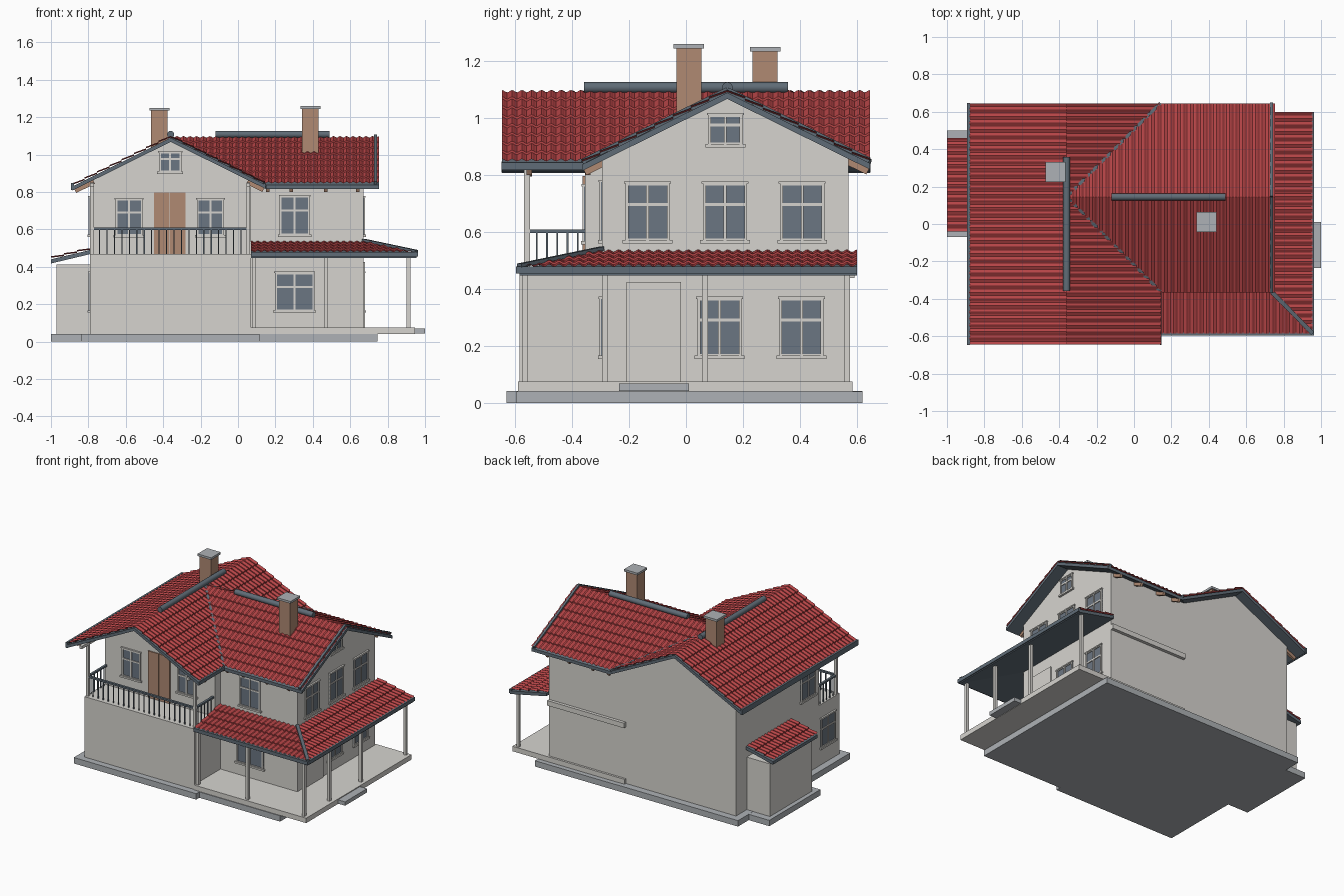
import bpy, bmesh, math
from mathutils import Vector

cube = bpy.data.objects.get("Cube")
if cube:
    bpy.data.objects.remove(cube, do_unlink=True)


def material(name, *srgb):
    col = [(c / 255) ** 2.2 for c in srgb] + [1]
    m = bpy.data.materials.new(name)
    m.use_nodes = True
    m.diffuse_color = col
    m.node_tree.nodes["Principled BSDF"].inputs["Base Color"].default_value = col
    return m


WALL = material("pale plaster", 213, 211, 206)
TILE = material("red clay tile", 180, 70, 72)
TRIM = material("slate trim", 96, 108, 118)
WOOD = material("brown timber", 174, 136, 114)
GLASS = material("window glass", 107, 117, 129)
STONE = material("grey concrete", 172, 176, 180)


def finish(name, bm, *mats):
    mesh = bpy.data.meshes.new(name)
    bm.to_mesh(mesh)
    bm.free()
    for m in mats:
        mesh.materials.append(m)
    ob = bpy.data.objects.new(name, mesh)
    bpy.context.collection.objects.link(ob)
    return ob


def add_box(bm, lo, hi, index=0):
    lo, hi = Vector(lo), Vector(hi)
    verts = bmesh.ops.create_cube(bm, size=1)["verts"]
    for v in verts:
        v.co = (lo + hi) / 2 + v.co * (hi - lo)
    for f in {f for v in verts for f in v.link_faces}:
        f.material_index = index


def box(name, lo, hi, mat):
    bm = bmesh.new()
    add_box(bm, lo, hi)
    return finish(name, bm, mat)


def bar(name, a, b, w, h, mat):
    """Square bar between two points, height h kept upright."""
    a, b = Vector(a), Vector(b)
    bm = bmesh.new()
    add_box(bm, (-w / 2, -h / 2, 0), (w / 2, h / 2, (b - a).length))
    ob = finish(name, bm, mat)
    ob.location = a
    ob.rotation_mode = 'QUATERNION'
    ob.rotation_quaternion = (b - a).to_track_quat('Z', 'Y')
    return ob


def prism(name, profile, sweep, mat):
    bm = bmesh.new()
    face = bm.faces.new([bm.verts.new(p) for p in profile])
    new = bmesh.ops.extrude_face_region(bm, geom=[face])["geom"]
    bmesh.ops.translate(bm, vec=sweep, verts=[g for g in new if isinstance(g, bmesh.types.BMVert)])
    bmesh.ops.recalc_face_normals(bm, faces=bm.faces)
    return finish(name, bm, mat)


def roof(name, origin, u, length, d, run, drop, cut=None):
    """Wavy stepped tiles over a flat deck, trimmed by an optional (point, normal)."""
    origin, u, d = Vector(origin), Vector(u), Vector(d)
    down = d * run - Vector((0, 0, drop))
    rows, cols = max(3, round(run / 0.065)), round(length / 0.035) * 6
    bm = bmesh.new()
    grid = []
    for r in range(rows):
        for v, lift in ((r / rows, 0.001), ((r + 1) / rows, 0.009)):
            line = []
            for c in range(cols + 1):
                wave = 0.004 * (1 + math.cos(c * math.tau / 6))
                line.append(bm.verts.new(origin + u * (length * c / cols) + down * v
                                         + Vector((0, 0, lift + wave))))
            grid.append(line)
    for a, b in zip(grid, grid[1:]):
        for c in range(cols):
            bm.faces.new((a[c], a[c + 1], b[c + 1], b[c]))
    if u.cross(d).z < 0:
        bmesh.ops.reverse_faces(bm, faces=bm.faces)
    deck = bmesh.new()
    add_box(deck, (0, 0, -0.022), (1, 1, 0))
    for v in deck.verts:
        x, y, z = v.co
        v.co = origin + u * (length * x) + down * y + Vector((0, 0, z))
    bmesh.ops.recalc_face_normals(deck, faces=deck.faces)
    for part in (bm, deck):
        if cut:
            geom = part.verts[:] + part.edges[:] + part.faces[:]
            bmesh.ops.bisect_plane(part, geom=geom, plane_co=cut[0], plane_no=cut[1], clear_outer=True)
    finish(name + "_tiles", bm, TILE)
    finish(name + "_deck", deck, TRIM)


def window(name, side, wall, c, z0, z1, width):
    """Two by two window; side is the outward direction of the wall."""
    bm = bmesh.new()

    def part(u0, u1, a, b, depth, index=0):
        if side == "front":
            add_box(bm, (u0, wall - depth, a), (u1, wall, b), index)
        else:
            s = 1 if side == "right" else -1
            xs = sorted((wall, wall + s * depth))
            add_box(bm, (xs[0], u0, a), (xs[1], u1, b), index)

    l, r, t = c - width / 2, c + width / 2, 0.01
    part(l, r, z0, z1, 0.003, 1)
    for e in (l, c - t / 2, r - t):
        part(e, e + t, z0, z1, 0.009)
    for e in (z0, z0 + (z1 - z0) * 0.6, z1 - t):
        part(l, r, e, e + t, 0.008)
    part(l - 0.01, r + 0.01, z0 - 0.008, z0 + 0.004, 0.014)
    part(l - 0.005, r + 0.005, z1 - 0.004, z1 + 0.004, 0.012)
    finish(name, bm, WALL, GLASS)


# Foundation, porch floor and step
box("foundation_left", (-0.84, -0.63, 0), (0.115, 0.62, 0.042), STONE)
box("foundation_right", (0.1, -0.595, 0), (0.745, 0.62, 0.041), STONE)
box("foundation_shed", (-1, -0.07, 0), (-0.8, 0.5, 0.041), STONE)
box("porch_floor", (0.07, -0.59, 0.041), (0.945, 0.585, 0.076), WALL)
box("porch_step", (0.9, -0.235, 0.043), (1, 0.01, 0.07), STONE)

# Walls
box("balcony_block", (-0.79, -0.585, 0.04), (0.07, 0, 0.468), WALL)
prism("left_wing_walls", [(-0.79, -0.355, 0.04), (0.07, -0.355, 0.04), (0.07, -0.355, 0.857),
                          (-0.36, -0.355, 1.07), (-0.79, -0.355, 0.857)], (0, 0.925, 0), WALL)
prism("right_wing_walls", [(0, -0.295, 0.04), (0, 0.57, 0.04), (0, 0.57, 0.859),
                           (0, 0.145, 1.07), (0, -0.295, 0.852)], (0.67, 0, 0), WALL)
box("shed_walls", (-0.97, -0.02, 0.04), (-0.78, 0.45, 0.412), WALL)

# Roofs
X, Y = (1, 0, 0), (0, 1, 0)
hub, RX, RY, RZ = (-0.36, 0.145, 1.09), -0.36, 0.145, 1.09
roof("left_wing_west_roof", (RX, -0.645, RZ), Y, 1.29, (-1, 0, 0), 0.525, 0.26)
roof("left_wing_east_front_roof", (RX, -0.645, RZ), Y, 0.79, X, 0.505, 0.25, (hub, (1, 1, 0)))
roof("left_wing_east_back_roof", hub, Y, 0.5, X, 0.505, 0.25, (hub, (1, -1, 0)))
roof("right_wing_front_roof", hub, X, 1.115, (0, -1, 0), 0.51, 0.2525, (hub, (-1, -1, 0)))
roof("right_wing_back_roof", hub, X, 1.115, Y, 0.5, 0.2475, (hub, (-1, 1, 0)))
corner = (0.67, -0.295, 0.53)
roof("porch_front_roof", (0.07, -0.295, 0.53), X, 0.885, (0, -1, 0), 0.29, 0.06, (corner, (1, 1, 0)))
roof("porch_side_roof", (0.67, -0.585, 0.53), Y, 1.185, X, 0.285, 0.06, (corner, (-1, -1, 0)))
roof("shed_roof", (-0.79, -0.04, 0.49), Y, 0.5, (-1, 0, 0), 0.21, 0.05)

# Ridge rolls
for name, loc, rot, depth in (("left_ridge", (RX, 0, 1.108), (math.pi / 2, 0, 0), 0.715),
                              ("right_ridge", (0.185, RY, 1.108), (0, math.pi / 2, 0), 0.61)):
    bpy.ops.mesh.primitive_cylinder_add(vertices=16, radius=0.019, depth=depth, location=loc, rotation=rot)
    ob = bpy.context.object
    ob.name = name
    ob.data.materials.append(TRIM)
    bpy.ops.object.shade_smooth_by_angle()

# Valleys, hip, rake strips and eave boards
for name, y, z in (("front_valley", -0.36, 0.842), ("back_valley", 0.645, 0.845)):
    bar(name, (RX, RY, RZ + 0.003), (0.14, y, z + 0.003), 0.016, 0.014, TRIM)
bar("porch_hip", (0.67, -0.295, 0.543), (0.955, -0.585, 0.483), 0.022, 0.014, TRIM)
bar("rake_front", (0.735, RY, 1.1), (0.735, -0.365, 0.848), 0.016, 0.018, TRIM)
bar("rake_back", (0.735, RY, 1.1), (0.735, 0.645, 0.853), 0.016, 0.018, TRIM)
box("west_eave_board", (-0.892, -0.648, 0.81), (-0.878, 0.648, 0.848), TRIM)
box("east_eave_board", (0.138, -0.648, 0.82), (0.148, -0.36, 0.845), TRIM)
box("porch_front_board", (0.07, -0.597, 0.455), (0.962, -0.58, 0.48), TRIM)
box("porch_side_board", (0.945, -0.597, 0.455), (0.962, 0.6, 0.48), TRIM)
box("back_wall_ledge", (0.07, 0.565, 0.44), (0.67, 0.592, 0.475), WALL)

# Rafter tails
for x in (0.16, 0.285, 0.47, 0.64):
    bar("front_rafter", (x, -0.28, 0.848), (x, -0.355, 0.811), 0.018, 0.024, WOOD)
    bar("back_rafter", (x, 0.55, 0.857), (x, 0.638, 0.814), 0.018, 0.024, WOOD)
for y in (-0.55, -0.345, 0, 0.3, 0.55):
    bar("west_rafter", (-0.77, y, 0.855), (-0.87, y, 0.806), 0.018, 0.024, WOOD)
    if y < -0.3:
        bar("east_rafter", (0.05, y, 0.855), (0.135, y, 0.811), 0.018, 0.024, WOOD)

# Porch posts
for x, y in ((0.085, -0.565), (0.472, -0.565), (0.912, -0.565), (0.912, -0.285), (0.912, 0.067), (0.912, 0.565)):
    box("porch_post", (x - 0.01, y - 0.01, 0.07), (x + 0.01, y + 0.01, 0.48), WALL)

# Balcony posts, beams and railing
for x in (-0.78, 0.055):
    box("balcony_post", (x - 0.01, -0.568, 0.46), (x + 0.01, -0.548, 0.85), WALL)
    box("balcony_beam", (x - 0.01, -0.64, 0.828), (x + 0.01, -0.34, 0.848), WALL)
    box("side_rail", (x - 0.008, -0.56, 0.597), (x + 0.008, -0.355, 0.609), TRIM)
    for i in range(1, 6):
        y = -0.56 + i * 0.036
        box("side_baluster", (x - 0.003, y - 0.003, 0.465), (x + 0.003, y + 0.003, 0.6), TRIM)
box("front_rail", (-0.78, -0.566, 0.597), (0.055, -0.55, 0.609), TRIM)
for i in range(1, 21):
    x = -0.78 + i * 0.0398
    box("front_baluster", (x - 0.003, -0.561, 0.465), (x + 0.003, -0.555, 0.6), TRIM)

# Doors
for i, x in enumerate((-0.45, -0.364)):
    box("balcony_door_leaf", (x, -0.363, 0.466), (x + 0.084, -0.35, 0.797), WOOD)
box("porch_door", (0.66, -0.208, 0.07), (0.679, -0.017, 0.425), WALL)

# Windows
window("balcony_window_left", "front", -0.355, -0.582, 0.565, 0.765, 0.145)
window("balcony_window_right", "front", -0.355, -0.148, 0.565, 0.765, 0.145)
window("front_attic_window", "front", -0.355, -0.363, 0.905, 1.015, 0.12)
window("front_upper_window", "front", -0.295, 0.303, 0.568, 0.78, 0.16)
window("front_lower_window", "front", -0.295, 0.303, 0.163, 0.37, 0.21)
for y in (-0.135, 0.137, 0.408):
    window("side_upper_window", "right", 0.67, y, 0.568, 0.775, 0.155)
for y in (0.118, 0.405):
    window("side_lower_window", "right", 0.67, y, 0.163, 0.37, 0.155)
window("side_attic_window", "right", 0.67, 0.138, 0.905, 1.015, 0.12)
window("west_upper_window", "left", -0.79, -0.23, 0.568, 0.775, 0.16)
window("west_lower_window", "left", -0.79, -0.45, 0.163, 0.37, 0.16)

# Chimneys
for name, x, y, top in (("left_chimney", -0.42, 0.278, 1.235), ("right_chimney", 0.387, 0.01, 1.245)):
    box(name, (x - 0.044, y - 0.044, 0.95), (x + 0.044, y + 0.044, top), WOOD)
    box(name + "_cap", (x - 0.053, y - 0.053, top), (x + 0.053, y + 0.053, top + 0.015), STONE)
